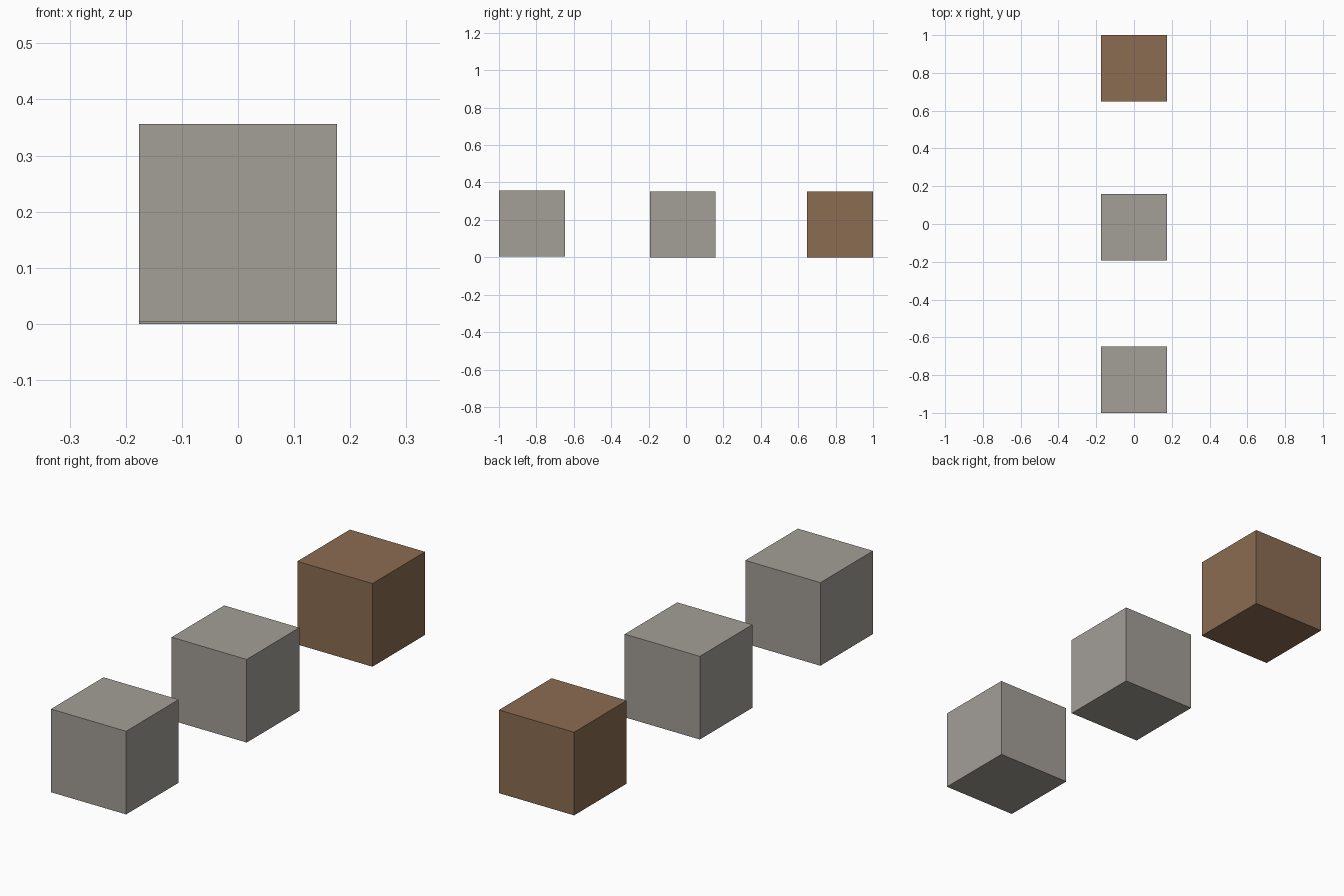
import bpy

if "Cube" in bpy.data.objects:
    bpy.data.objects.remove(bpy.data.objects["Cube"])

SIDE = 0.352


def material(name, rgb):
    mat = bpy.data.materials.new(name)
    mat.diffuse_color = (*rgb, 1.0)
    mat.use_nodes = True
    mat.node_tree.nodes["Principled BSDF"].inputs["Base Color"].default_value = mat.diffuse_color
    return mat


def cube(name, y, bottom, mat):
    bpy.ops.mesh.primitive_cube_add(size=SIDE, location=(0, y, bottom + SIDE / 2))
    obj = bpy.context.object
    obj.name = name
    obj.data.materials.append(mat)
    return obj


stone = material("stone_grey", (0.366, 0.342, 0.309))
wood = material("wood_brown", (0.258, 0.150, 0.084))

# Three equal blocks in a row; the front one sits very slightly higher
cube("front_stone_block", -0.824, 0.004, stone)
cube("middle_stone_block", -0.017, 0.0, stone)
cube("rear_wood_block", 0.824, 0.0, wood)
